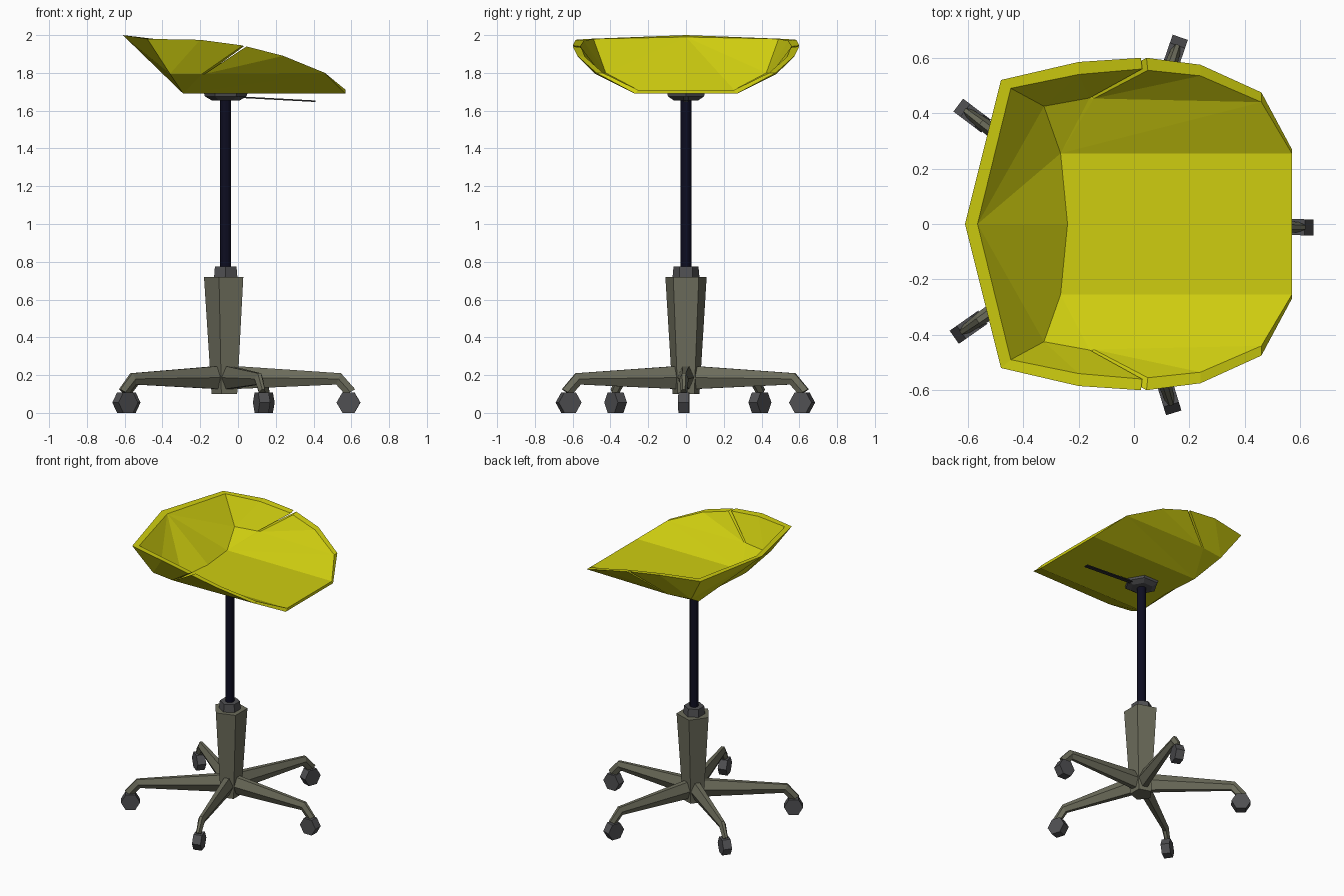
import bpy, bmesh
from math import cos, sin, pi, radians
from mathutils import Vector, Matrix

if "Cube" in bpy.data.objects:
    bpy.data.objects.remove(bpy.data.objects["Cube"])


def material(name, rgb):
    m = bpy.data.materials.new(name)
    m.use_nodes = True
    m.diffuse_color = (*rgb, 1)
    bsdf = m.node_tree.nodes["Principled BSDF"]
    bsdf.inputs["Base Color"].default_value = (*rgb, 1)
    bsdf.inputs["Roughness"].default_value = 0.7
    return m


YELLOW = material("yellow_shell", (0.62, 0.61, 0.005))
OLIVE = material("olive_grey_metal", (0.15, 0.15, 0.105))
GREY = material("dark_grey", (0.08, 0.08, 0.085))
NAVY = material("navy_black", (0.004, 0.004, 0.015))
BLACK = material("charcoal", (0.025, 0.025, 0.028))

AXIS_X = -0.065          # the pedestal stands a little off centre
CENTRE = Matrix.Translation((AXIS_X, 0, 0))


def finish(name, bm, mat, matrix=None):
    bmesh.ops.remove_doubles(bm, verts=bm.verts, dist=0.0001)
    bmesh.ops.recalc_face_normals(bm, faces=bm.faces)
    if matrix:
        bm.transform(matrix)
    mesh = bpy.data.meshes.new(name)
    bm.to_mesh(mesh)
    bm.free()
    mesh.materials.append(mat)
    ob = bpy.data.objects.new(name, mesh)
    bpy.context.collection.objects.link(ob)
    return ob


def loft(name, rings, mat, matrix=None):
    """Capped skin through rings of equal point count."""
    bm = bmesh.new()
    rows = [[bm.verts.new(p) for p in ring] for ring in rings]
    n = len(rows[0])
    for a, b in zip(rows, rows[1:]):
        for i in range(n):
            j = (i + 1) % n
            bm.faces.new((a[i], a[j], b[j], b[i]))
    bm.faces.new(rows[0])
    bm.faces.new(rows[-1])
    return finish(name, bm, mat, matrix)


def ngon(sides, radius, z, turn=0.0):
    return [(radius * cos(turn + 2 * pi * i / sides),
             radius * sin(turn + 2 * pi * i / sides), z) for i in range(sides)]


# Seat shell: half of the outer and inner skin, as (outer, inner) corners
corners = {
    "floor_back_mid": ((-0.27, 0, 1.69), (-0.24, 0, 1.71)),
    "floor_back": ((-0.29, 0.27, 1.69), (-0.265, 0.255, 1.71)),
    "floor_front_mid": ((0.57, 0, 1.69), (0.57, 0, 1.71)),
    "floor_front": ((0.57, 0.27, 1.69), (0.57, 0.255, 1.71)),
    "waist": ((-0.36, 0.455, 1.795), (-0.325, 0.425, 1.80)),
    "slit_a": ((-0.19, 0.48, 1.795), (-0.16, 0.455, 1.80)),
    "slit_b": ((-0.175, 0.48, 1.795), (-0.145, 0.453, 1.80)),
    "rim_back": ((-0.61, 0, 2.0), (-0.565, 0, 1.99)),
    "rim_corner": ((-0.48, 0.52, 1.98), (-0.445, 0.49, 1.98)),
    "rim_side": ((-0.20, 0.585, 1.975), (-0.20, 0.54, 1.97)),
    "rim_slit_a": ((0.025, 0.60, 1.945), (0.03, 0.56, 1.94)),
    "rim_slit_b": ((0.045, 0.60, 1.94), (0.05, 0.555, 1.935)),
    "rim_low": ((0.24, 0.575, 1.89), (0.24, 0.535, 1.885)),
    "rim_front": ((0.46, 0.475, 1.80), (0.46, 0.44, 1.80)),
}
panels = [
    "floor_back_mid floor_back floor_front floor_front_mid",
    "floor_back waist slit_a", "floor_back slit_a slit_b",
    "floor_back slit_b rim_front", "floor_back rim_front floor_front",
    "rim_back floor_back_mid floor_back", "rim_back floor_back waist",
    "rim_back waist rim_corner",
    "waist rim_corner rim_side", "waist rim_side slit_a",
    "slit_a rim_side rim_slit_a",
    "slit_b rim_slit_b rim_low", "slit_b rim_low rim_front",
]
panels = [p.split() for p in panels]
edge_use = {}
for p in panels:
    for a, b in zip(p, p[1:] + p[:1]):
        key = tuple(sorted((a, b)))
        edge_use[key] = edge_use.get(key, 0) + 1
bm = bmesh.new()
for side in (1, -1):
    v = {k: [bm.verts.new((x, y * side, z)) for x, y, z in pair]
         for k, pair in corners.items()}
    for skin in (0, 1):
        for p in panels:
            bm.faces.new([v[k][skin] for k in p])
    # Rim and slit walls close the open edges, except along the centre line
    for (a, b), uses in edge_use.items():
        if uses == 1 and (corners[a][0][1] or corners[b][0][1]):
            bm.faces.new((v[a][0], v[b][0], v[b][1], v[a][1]))
finish("seat_shell", bm, YELLOW)

# Bracket and height lever under the seat
loft("seat_bracket", [ngon(6, r, z) for r, z in
                      ((0.075, 1.655), (0.11, 1.675), (0.115, 1.692))], GREY, CENTRE)
loft("height_lever", [[(x, y, z + t) for y, t in
                       ((-0.014, -0.004), (0.014, -0.004), (0.014, 0.004), (-0.014, 0.004))]
                      for x, z in ((0.0, 1.672), (0.41, 1.65))], BLACK)

# Pedestal
loft("gas_post", [ngon(12, 0.029, z) for z in (0.70, 1.665)], NAVY, CENTRE)
loft("post_collar", [ngon(6, r, z, pi / 6) for r, z in ((0.072, 0.71), (0.066, 0.775))],
     GREY, CENTRE)
loft("base_column", [ngon(5, r, z, pi / 5) for r, z in ((0.075, 0.10), (0.115, 0.72))],
     OLIVE, CENTRE)

# Five legs with casters. Each section: top (r, z), bottom (r, z), half width
sections = [((0.02, 0.25), (0.02, 0.125), 0.045),
            ((0.61, 0.21), (0.585, 0.15), 0.024),
            ((0.685, 0.125), (0.635, 0.095), 0.018)]
leg_rings = []
for top, bottom, w in sections:
    t = Vector((top[0], 0, top[1]))
    b = Vector((bottom[0], 0, bottom[1]))
    m = (t + b) / 2
    leg_rings.append([c + Vector((0, y * w, 0)) for c, y in
                      ((t, -0.4), (t, 0.4), (m, 1), (b, 0.4), (b, -0.4), (m, -1))])
R = 0.063
wheel_rings = [[(0.65 + R * cos(i * pi / 3), y, R * (sin(pi / 3) + sin(i * pi / 3)))
                for i in range(6)] for y in (-0.029, 0.029)]
for k in range(5):
    spin = CENTRE @ Matrix.Rotation(radians(72 * k - 1), 4, 'Z')
    loft(f"leg_{k + 1}", leg_rings, OLIVE, spin)
    loft(f"caster_{k + 1}", wheel_rings, GREY, spin)
